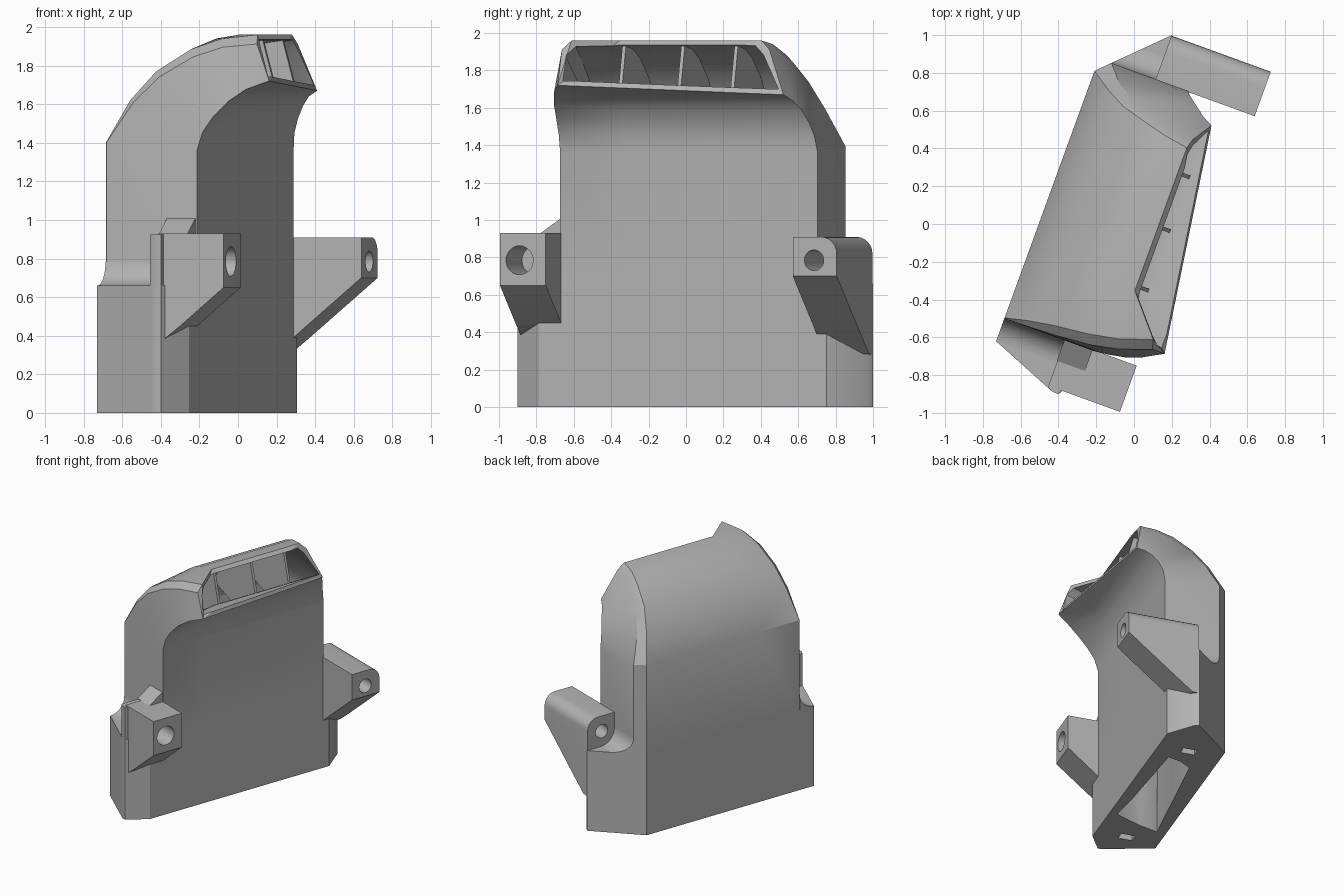
import bpy, bmesh, math
from mathutils import Vector, Matrix

if "Cube" in bpy.data.objects:
    bpy.data.objects.remove(bpy.data.objects["Cube"], do_unlink=True)

grey = bpy.data.materials.new("plain grey")
grey.use_nodes = True
grey.diffuse_color = (0.45, 0.45, 0.45, 1)
grey.node_tree.nodes["Principled BSDF"].inputs["Base Color"].default_value = grey.diffuse_color

# The whole duct is turned about z: local u runs to the outlet, v along its width
TURN = Matrix.Rotation(math.radians(-20), 4, "Z")


def finish(name, bm):
    bmesh.ops.recalc_face_normals(bm, faces=bm.faces[:])
    bm.transform(TURN)
    mesh = bpy.data.meshes.new(name)
    bm.to_mesh(mesh)
    bm.free()
    mesh.materials.append(grey)
    obj = bpy.data.objects.new(name, mesh)
    bpy.context.collection.objects.link(obj)
    return obj


def loft(name, rings, triangulate=False):
    bm = bmesh.new()
    rows = [[bm.verts.new(p) for p in ring] for ring in rings]
    n = len(rows[0])
    for a, b in zip(rows, rows[1:]):
        for i in range(n):
            j = (i + 1) % n
            bm.faces.new((a[i], a[j], b[j], b[i]))
    bm.faces.new(rows[0][::-1])
    bm.faces.new(rows[-1])
    if triangulate:
        bmesh.ops.triangulate(bm, faces=bm.faces[:])
    return finish(name, bm)


def prism(name, pts, axis, lo, hi):
    place = {"u": lambda p, t: (t, p[0], p[1]),
             "v": lambda p, t: (p[0], t, p[1]),
             "z": lambda p, t: (p[0], p[1], t)}[axis]
    return loft(name, [[place(p, t) for p in pts] for t in (lo, hi)])


def circle(v, z, r, n=32):
    return [(v + r * math.cos(k * math.tau / n), z + r * math.sin(k * math.tau / n)) for k in range(n)]


def activate(obj):
    bpy.ops.object.select_all(action="DESELECT")
    obj.select_set(True)
    bpy.context.view_layer.objects.active = obj


def boolean(obj, cutter, operation="DIFFERENCE", keep=False):
    mod = obj.modifiers.new("cut", "BOOLEAN")
    mod.operation = operation
    mod.solver = "EXACT"
    mod.object = cutter
    cutter.hide_render = True
    activate(obj)
    bpy.ops.object.modifier_apply(modifier=mod.name)
    if not keep:
        bpy.data.objects.remove(cutter, do_unlink=True)


# Duct path: inner and outer wall in (u, z)
inner = [(.03, 1.36), (.04, 1.45), (.065, 1.52), (.105, 1.59), (.15, 1.64), (.207, 1.67)]
outer = [(-.474, 1.40), (-.37, 1.62), (-.265, 1.77), (-.12, 1.885), (0, 1.94), (.125, 1.96)]
# Width limits on the outer and inner walls, chamfers and flare of the right corner
hi_out = [.76, .67, .615, .575, .545, .525]
hi_in = [.76, .745, .725, .695, .66, .63]
low = [-.705, -.702, -.695, -.68, -.65, -.59]
chamfer_lo = [.004, .03, .045, .05, .05, .05]
flare = [0, .02, .05, .09, .13, .18]


def section(i, t=0.0, push=0.0):
    a, b = Vector(inner[i]), Vector(outer[i])
    d = (b - a).normalized()
    shift = Vector((push, push * .25))
    a, b = a + d * t + shift, b - d * t + shift
    c_lo, c_hi, f = chamfer_lo[i], .07 if i == 0 else .05, flare[i]
    lo, h_in, h_out = low[i] + t, hi_in[i] - t, hi_out[i] - t
    s_lo, s_hi = b - d * c_lo, b - d * c_hi
    return [(a.x + f, lo, a.y + f * .28), (a.x, -.33, a.y), (a.x, h_in, a.y),
            (s_hi.x, h_out, s_hi.y), (b.x, h_out - c_hi, b.y), (b.x, -.33, b.y),
            (b.x + f, lo + c_lo, b.y), (s_lo.x + f, lo, s_lo.y)]


# Duct shell and its hollow
steps = range(len(inner))
foot = [(u, v, .66) for u, v, z in section(0)]
duct = loft("duct_shell", [foot] + [section(i) for i in steps], True)
inlet = [(-.03, -.45), (-.06, -.2), (-.1, .48), (-.2, .45),
         (-.3, .38), (-.36, -.2), (-.4, -.6), (-.25, -.55)]
hollow = loft("hollow_cutter", [[(u, v, -.02) for u, v in inlet]]
              + [section(i, .03) for i in steps] + [section(5, .03, .06)], True)

# Base block
plan = [(-.474, -.833), (-.133, -.97), (-.1, -.983), (-.068, -.983), (.03, -.825),
        (.03, .81), (-.116, .99), (-.154, 1.008), (-.474, .69)]
base = prism("base_block", plan, "z", 0, .66)
boolean(duct, hollow, keep=True)
boolean(base, hollow)

# Small sockets in the underside
for v in (-.75, .614):
    socket = [(-.27, v - .035), (-.16, v - .035), (-.16, v + .035), (-.27, v + .035)]
    boolean(base, prism("socket_cutter", socket, "z", -.05, .06))
parts = [duct, base]

# Concave fillets joining base ends to the duct sides
for name, wall, side in (("right_fillet", -.705, -1), ("left_fillet", .76, 1)):
    r = .125
    arc = [(wall + side * r * (1 - math.sin(k * math.pi / 16)),
            .66 + r * (1 - math.cos(k * math.pi / 16))) for k in range(9)]
    fillet = prism(name, arc + [(wall, .64), (wall + side * r, .64)], "u", -.6, .03)
    boolean(fillet, prism("plan_cutter", plan, "z", 0, 1), "INTERSECT")
    parts.append(fillet)

# Outlet dividers
blade = [(p[0] - .01, p[1] + .01) for p in inner[1:]]
blade += [(p[0], p[1] - .015) for p in outer[:0:-1]]
for k, v in enumerate((-.305, .03, .333)):
    parts.append(prism("outlet_divider_%d" % (k + 1), blade, "v", v - .01, v + .01))

# Left mounting boss with rounded outer top edge
boss = prism("left_mount", [(.405, .70), (.405, .91), (-.154, .91), (-.154, .28), (-.1, .285), (.03, .39)],
             "v", .755, 1.005)
mod = boss.modifiers.new("round", "BEVEL")
mod.limit_method = "WEIGHT"
mod.width, mod.segments = .09, 6
weight = boss.data.attributes.new("bevel_weight_edge", "FLOAT", "EDGE")
back = TURN.inverted()
for e in boss.data.edges:
    ends = [back @ boss.data.vertices[i].co for i in e.vertices]
    if all(p.y > .95 and p.z > .9 for p in ends):
        weight.data[e.index].value = 1
activate(boss)
bpy.ops.object.modifier_apply(modifier=mod.name)
boolean(boss, prism("hole_cutter", circle(.876, .785, .055), "u", -.3, .6))
parts.append(boss)

# Right mounting boss, its rear column and top gusset
boss = prism("right_mount", [(.27, .65), (.27, .93), (-.09, .93), (-.09, .37), (-.068, .375), (.03, .45)],
             "v", -.96, -.70)
boolean(boss, prism("hole_cutter", circle(-.849, .785, .077), "u", .02, .4))
parts.append(boss)
column = [(-.133, -.968), (-.1, -.983), (-.068, -.983), (-.06, -.95), (-.06, -.70), (-.133, -.70)]
parts.append(prism("right_mount_column", column, "z", .6, .925))
parts.append(prism("right_mount_gusset", [(-.82, .92), (-.82, .93), (-.70, 1.012), (-.70, .92)],
                   "u", -.136, .022))

for obj in parts:
    activate(obj)
    bpy.ops.object.shade_smooth_by_angle(angle=math.radians(28))
